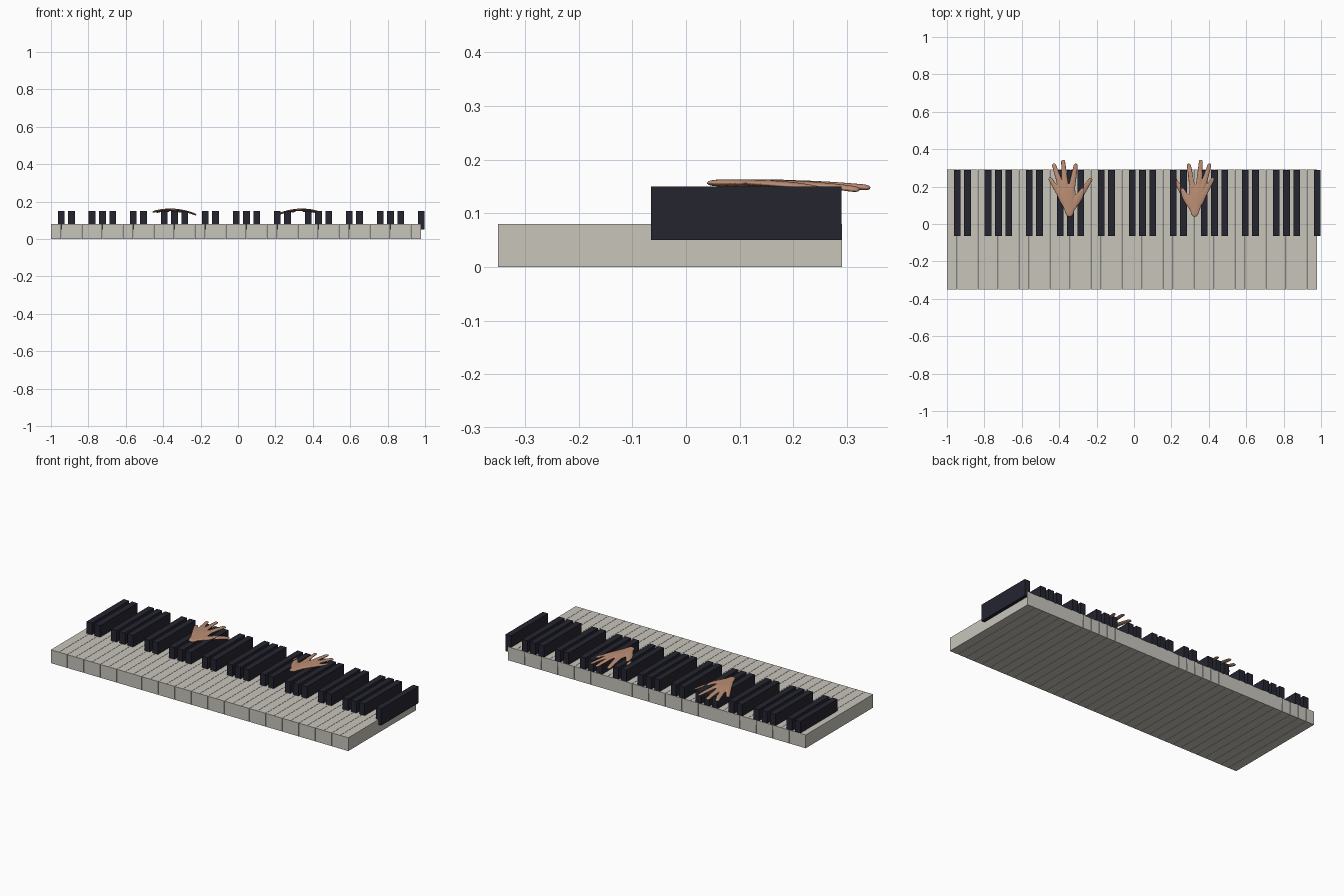
import bpy, bmesh, math
from mathutils import Vector

if "Cube" in bpy.data.objects:
    bpy.data.objects.remove(bpy.data.objects["Cube"])


def material(name, rgb):
    m = bpy.data.materials.new(name)
    m.use_nodes = True
    m.diffuse_color = (*rgb, 1)
    m.node_tree.nodes["Principled BSDF"].inputs["Base Color"].default_value = (*rgb, 1)
    return m


IVORY = material("ivory", (0.58, 0.56, 0.50))
EBONY = material("ebony", (0.018, 0.018, 0.03))
SKIN = material("skin", (0.50, 0.27, 0.175))


def finish(bm, name, mat):
    bmesh.ops.recalc_face_normals(bm, faces=bm.faces)
    mesh = bpy.data.meshes.new(name)
    bm.to_mesh(mesh)
    bm.free()
    mesh.materials.append(mat)
    obj = bpy.data.objects.new(name, mesh)
    bpy.context.collection.objects.link(obj)
    return obj


def box(name, x0, x1, y0, y1, z0, z1, mat):
    bm = bmesh.new()
    bmesh.ops.create_cube(bm, size=1)
    for v in bm.verts:
        v.co = ((x0 + x1) / 2 + v.co.x * (x1 - x0),
                (y0 + y1) / 2 + v.co.y * (y1 - y0),
                (z0 + z1) / 2 + v.co.z * (z1 - z0))
    return finish(bm, name, mat)


# Keyboard: white keys, with black keys over the joints in groups of two and three
PITCH, COUNT = 0.055, 36
for i in range(COUNT):
    x = -1 + i * PITCH
    box(f"white_key_{i + 1}", x, x + PITCH - 0.0015, -0.35, 0.291, 0, 0.08, IVORY)
for i in range(1, COUNT + 1):
    if i % 7 in (1, 2, 4, 5, 6):
        x = -1 + i * PITCH
        box(f"black_key_{i}", x - 0.018, x + 0.018, -0.065, 0.29, 0.05, 0.15, EBONY)


# Hands: flattened tapered limbs over a gentle dome, fused into one skin
def dome(x, y):
    return 0.157 - 1.3 * (x + 0.02) ** 2 - 0.25 * max(0, y - 0.15) ** 2


def limb(bm, path, thick):
    pts = [Vector(p) for p in path]          # x, y, half width
    fine = [a.lerp(b, t / 6) for a, b in zip(pts, pts[1:]) for t in range(6)] + [pts[-1]]
    stations = []
    for i, p in enumerate(fine):
        d = fine[min(i + 1, len(fine) - 1)] - fine[max(i - 1, 0)]
        d.z = 0
        stations.append((p, d.normalized(), 1.0))
    # rounded ends
    for end, sign in ((0, -1), (-1, 1)):
        p, d, _ = stations[end]
        caps = [(p + d * sign * p.z * math.sin(a), d, math.cos(a)) for a in (0.5, 1.0, 1.4)]
        stations = stations + caps if sign > 0 else caps[::-1] + stations
    rings = []
    for p, d, s in stations:
        ring = []
        for k in range(12):
            a = k * math.tau / 12
            w = p.z * s * math.cos(a)
            x, y = p.x - d.y * w, p.y + d.x * w
            ring.append(bm.verts.new((x, y, dome(x, y) + thick * s * math.sin(a))))
        rings.append(ring)
    for r, q in zip(rings, rings[1:]):
        for k in range(12):
            n = (k + 1) % 12
            bm.faces.new((r[k], r[n], q[n], q[k]))
    bm.faces.new(rings[0])
    bm.faces.new(rings[-1])


PALM = [(0, 0.062, 0.024), (-0.002, 0.11, 0.04), (-0.017, 0.165, 0.052)]
DIGITS = [
    [(0.01, 0.085, 0.022), (0.045, 0.135, 0.021), (0.078, 0.185, 0.016), (0.112, 0.235, 0.012)],
    [(0.005, 0.13, 0.022), (0.014, 0.2, 0.018), (0.033, 0.312, 0.012)],
    [(-0.01, 0.13, 0.022), (-0.022, 0.2, 0.018), (-0.034, 0.333, 0.012)],
    [(-0.02, 0.13, 0.022), (-0.046, 0.2, 0.017), (-0.082, 0.313, 0.012)],
    [(-0.025, 0.12, 0.022), (-0.06, 0.172, 0.016), (-0.102, 0.24, 0.011)],
]


def hand(name, wrist_x, flip):
    bm = bmesh.new()
    limb(bm, PALM, 0.0065)
    for path in DIGITS:
        limb(bm, path, 0.0055)
    for v in bm.verts:
        v.co.x = wrist_x + flip * v.co.x
    obj = finish(bm, name, SKIN)
    fuse = obj.modifiers.new("fuse", "REMESH")
    fuse.mode = "VOXEL"
    fuse.voxel_size = 0.003
    fuse.use_smooth_shade = True
    soft = obj.modifiers.new("soften", "SMOOTH")
    soft.factor, soft.iterations = 0.5, 2
    return obj


hand("right_side_hand", -0.345, 1)
hand("left_side_hand", 0.325, -0.95)
